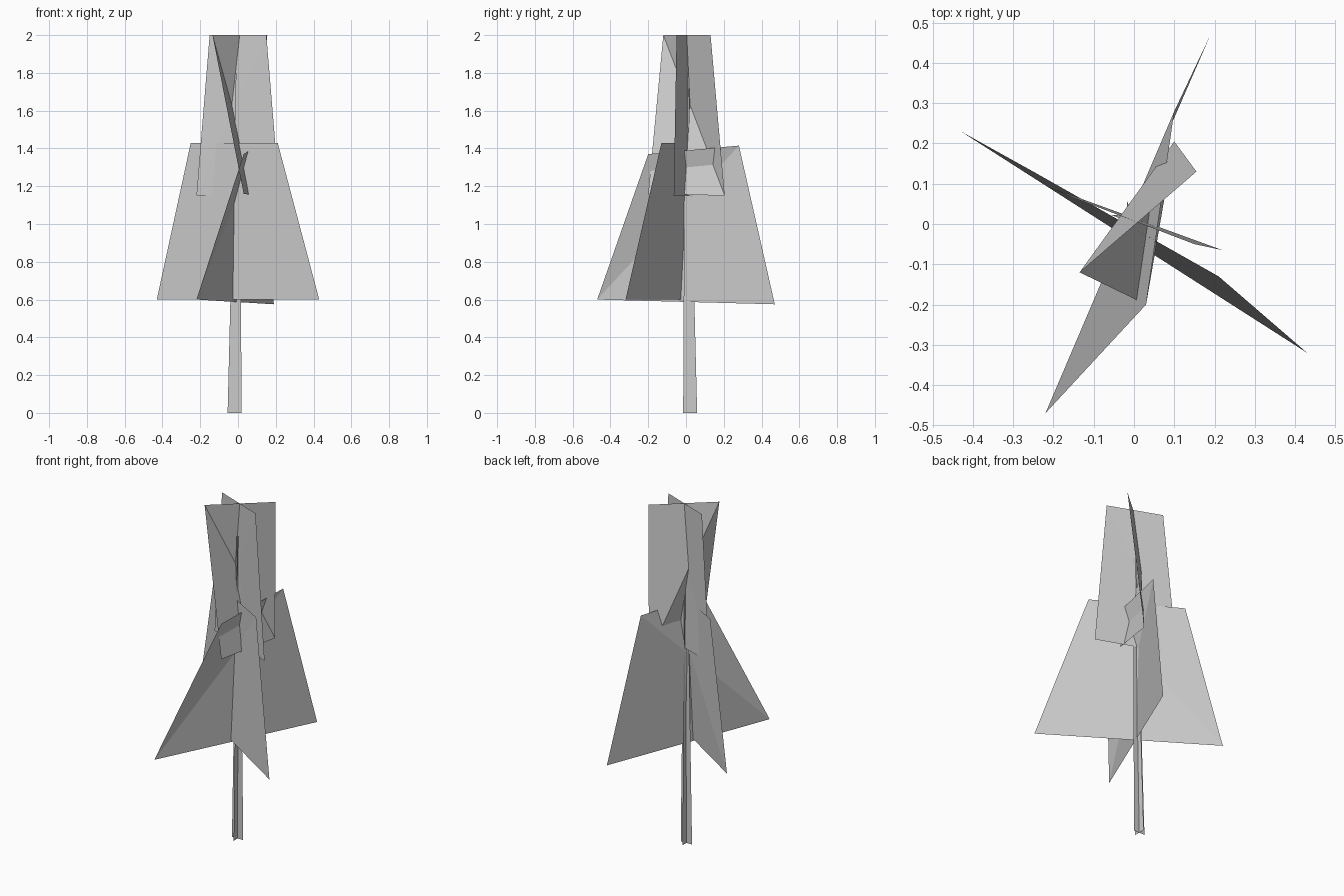
import bpy

if "Cube" in bpy.data.objects:
    bpy.data.objects.remove(bpy.data.objects["Cube"])


def card(name, corners):
    """Foliage card: quad folded along the diagonal from corner 0 to corner 2."""
    mesh = bpy.data.meshes.new(name)
    mesh.from_pydata(corners, [], [(0, 1, 2), (0, 2, 3)])
    mesh.update()
    obj = bpy.data.objects.new(name, mesh)
    bpy.context.collection.objects.link(obj)
    return obj


# Lower foliage: two crossed tapering cards
card("lower_foliage_wide", [(-0.43, 0.23, 0.6), (0.43, -0.32, 0.6),
                            (0.21, -0.13, 1.43), (-0.25, 0.13, 1.43)])
card("lower_foliage_deep", [(-0.22, -0.47, 0.6), (0.19, 0.47, 0.575),
                            (0.10, 0.28, 1.415), (0.03, -0.20, 1.37)])

# Upper foliage: two crossed, slightly twisted cards
card("upper_foliage_wide", [(-0.22, 0.095, 1.15), (0.22, -0.065, 1.15),
                            (0.15, -0.05, 2.0), (-0.15, 0.065, 2.0)])
card("upper_foliage_deep", [(-0.135, -0.12, 2.0), (0.03, -0.20, 1.16),
                            (0.10, 0.205, 1.15), (0.155, 0.13, 2.0)])

# Trunk: two thin crossed strips leaning to the middle and tapering upwards
base, tip = (-0.018, 0.022, 0.0), (-0.001, 0.004, 1.8)
for name, dx, dy in (("trunk_strip_wide", 1, 0), ("trunk_strip_deep", 0, 1)):
    ring = []
    for (x, y, z), half, sides in ((base, 0.037, (-1, 1)), (tip, 0.010, (1, -1))):
        ring += [(x + s * half * dx, y + s * half * dy, z) for s in sides]
    card(name, ring)
